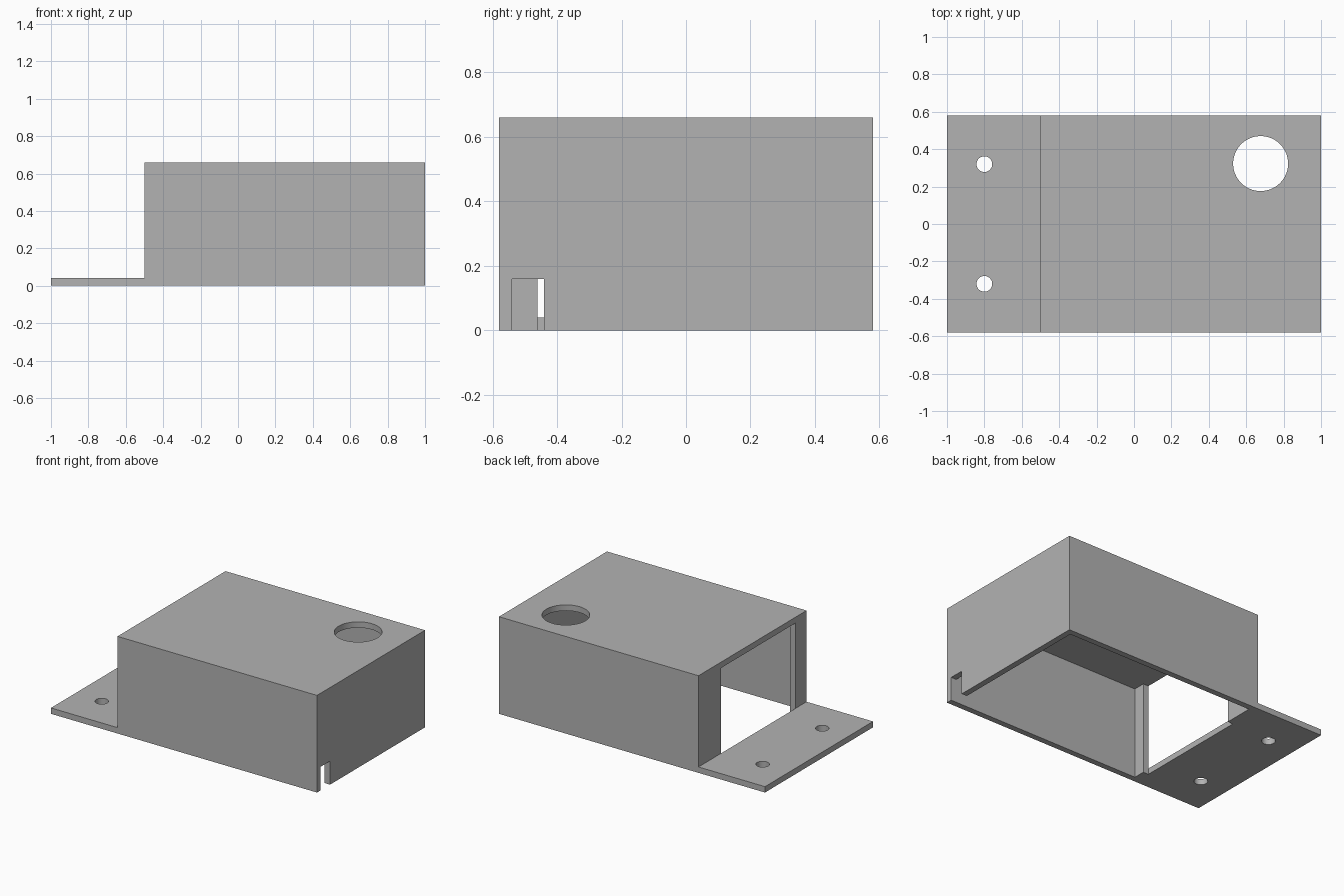
import bpy
import bmesh
from mathutils import Matrix, Vector

if "Cube" in bpy.data.objects:
    bpy.data.objects.remove(bpy.data.objects["Cube"], do_unlink=True)

WALL = 0.04
HALF_W = 0.58
HEIGHT = 0.66
BOX_X = -0.5

grey = bpy.data.materials.new("plain grey")
grey.use_nodes = True
colour = (0.45, 0.45, 0.45, 1)
grey.diffuse_color = colour
grey.node_tree.nodes["Principled BSDF"].inputs["Base Color"].default_value = colour


def make_object(name, bm):
    bmesh.ops.recalc_face_normals(bm, faces=bm.faces)
    mesh = bpy.data.meshes.new(name)
    bm.to_mesh(mesh)
    bm.free()
    mesh.materials.append(grey)
    obj = bpy.data.objects.new(name, mesh)
    bpy.context.collection.objects.link(obj)
    return obj


def box(name, x, y, z):
    bm = bmesh.new()
    spans = (x, y, z)
    centre = Vector([(a + b) / 2 for a, b in spans])
    size = Vector([b - a for a, b in spans])
    bmesh.ops.create_cube(bm, size=1, matrix=Matrix.Translation(centre) @ Matrix.Diagonal(size).to_4x4())
    return make_object(name, bm)


def cylinder(name, x, y, z, radius, depth):
    bm = bmesh.new()
    bmesh.ops.create_cone(bm, cap_ends=True, segments=64, radius1=radius, radius2=radius,
                          depth=depth, matrix=Matrix.Translation((x, y, z)))
    return make_object(name, bm)


# Solid housing with mounting flange, extruded from its L-shaped side profile
bm = bmesh.new()
profile = [(-1, 0), (1, 0), (1, HEIGHT), (BOX_X, HEIGHT), (BOX_X, WALL), (-1, WALL)]
face = bm.faces.new([bm.verts.new((x, -HALF_W, z)) for x, z in profile])
extruded = bmesh.ops.extrude_face_region(bm, geom=[face])["geom"]
bmesh.ops.translate(bm, vec=(0, 2 * HALF_W, 0),
                    verts=[v for v in extruded if isinstance(v, bmesh.types.BMVert)])
housing = make_object("housing", bm)

inner_y = HALF_W - WALL
inner_z = HEIGHT - WALL
cutters = [
    # Cavity open at the bottom
    box("cavity_cutter", (BOX_X + WALL, 1 - WALL), (-inner_y, inner_y), (-0.1, inner_z)),
    # Off-centre end opening, leaving a narrow and a wide lip
    box("opening_cutter", (BOX_X, BOX_X + 0.1), (-0.46, 0.34), (-0.1, inner_z)),
    # Cable notch
    box("notch_cutter", (0.9, 1.1), (-inner_y, -0.44), (-0.1, 0.16)),
    # Round hole in the lid
    cylinder("lid_hole_cutter", 0.677, 0.323, HEIGHT, 0.147, 0.2),
]
# Screw holes in the flange
for side in (-1, 1):
    cutters.append(cylinder("screw_hole_cutter", -0.8, side * 0.32, 0, 0.042, 0.2))

for cutter in cutters:
    cutter.hide_render = True
    mod = housing.modifiers.new(cutter.name, "BOOLEAN")
    mod.operation = "DIFFERENCE"
    mod.solver = "EXACT"
    mod.object = cutter

# Bake the cuts and drop the cutters
bpy.context.view_layer.update()
evaluated = housing.evaluated_get(bpy.context.evaluated_depsgraph_get())
cut_mesh = bpy.data.meshes.new_from_object(evaluated)
housing.modifiers.clear()
housing.data = cut_mesh
for cutter in cutters:
    bpy.data.objects.remove(cutter, do_unlink=True)

cut_mesh.materials.clear()
cut_mesh.materials.append(grey)
for poly in cut_mesh.polygons:
    poly.material_index = 0

# Smooth hole walls, sharp edges
bpy.ops.object.select_all(action="DESELECT")
housing.select_set(True)
bpy.context.view_layer.objects.active = housing
bpy.ops.object.shade_smooth_by_angle()
